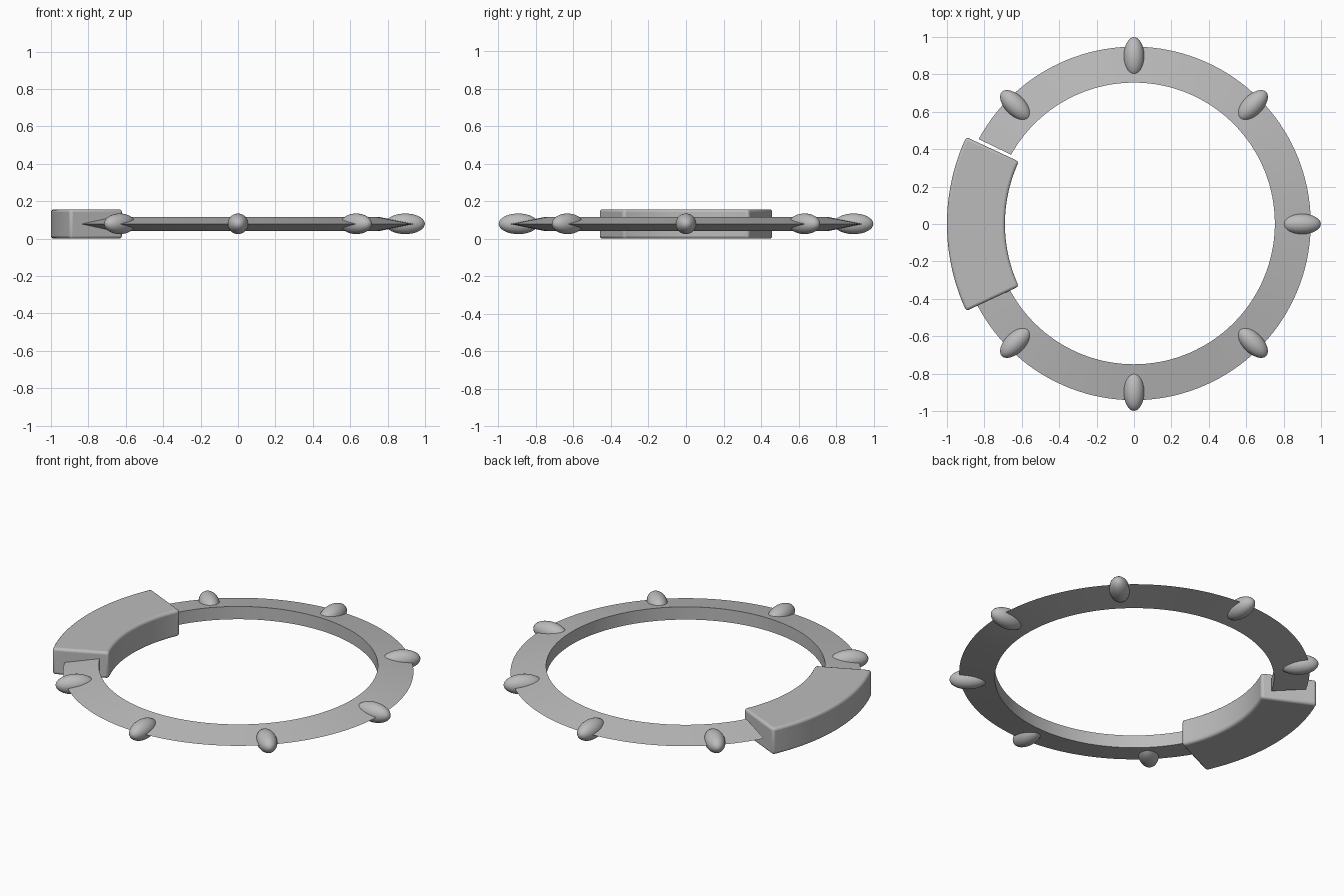
import bpy, bmesh, math

if "Cube" in bpy.data.objects:
    bpy.data.objects.remove(bpy.data.objects["Cube"])

ZC = 0.0785  # mid height of the whole model

grey = bpy.data.materials.new("mid grey")
grey.diffuse_color = (0.5, 0.5, 0.5, 1)
grey.use_nodes = True
grey.node_tree.nodes["Principled BSDF"].inputs["Base Color"].default_value = grey.diffuse_color


def finish(obj, angle):
    obj.data.materials.append(grey)
    bpy.ops.object.select_all(action='DESELECT')
    obj.select_set(True)
    bpy.context.view_layer.objects.active = obj
    bpy.ops.object.shade_smooth_by_angle(angle=math.radians(angle))


def arc_sweep(name, profile, n, cx=0.0, cy=0.0):
    """Sweep (radius, z, start, end) profile points about z and cap the ends."""
    bm = bmesh.new()
    rows = []
    for i in range(n + 1):
        row = []
        for r, z, a0, a1 in profile:
            a = math.radians(a0 + (a1 - a0) * i / n)
            row.append(bm.verts.new((cx + r * math.cos(a), cy + r * math.sin(a), z)))
        rows.append(row)
    k = len(profile)
    for p, q in zip(rows, rows[1:]):
        for j in range(k):
            bm.faces.new((p[j], p[(j + 1) % k], q[(j + 1) % k], q[j]))
    bm.faces.new(rows[0][::-1])
    bm.faces.new(rows[-1])
    bmesh.ops.recalc_face_normals(bm, faces=bm.faces)
    me = bpy.data.meshes.new(name)
    bm.to_mesh(me)
    bm.free()
    obj = bpy.data.objects.new(name, me)
    bpy.context.collection.objects.link(obj)
    return obj


# Wedge-section ring: tall inner wall, sharp outer rim, thin gap before the block
inner_end, outer_end = 180 - 29.2, 180 - 28.5
ring = arc_sweep("ring", [
    (0.753, ZC - 0.038, -160, inner_end),
    (0.945, ZC, -160, outer_end),
    (0.753, ZC + 0.038, -160, inner_end)], 120, cy=0.003)
finish(ring, 20)

# Curved clasp block with rounded edges
block = arc_sweep("clasp_block", [
    (0.79, 0.0, 155, 205), (1.10, 0.0, 155, 205),
    (1.10, 2 * ZC, 155, 205), (0.79, 2 * ZC, 155, 205)], 28, cx=0.1)
bev = block.modifiers.new("rounded_edges", 'BEVEL')
bev.width = 0.015
bev.segments = 3
bev.limit_method = 'ANGLE'
bev.angle_limit = math.radians(40)
finish(block, 35)

# Seven egg-shaped studs straddling the outer rim
for i in range(-3, 4):
    a = i * math.pi / 4
    bpy.ops.mesh.primitive_uv_sphere_add(
        segments=32, ring_count=20, radius=1,
        location=(0.894 * math.cos(a), 0.894 * math.sin(a), ZC + 0.001),
        rotation=(0, 0, a))
    stud = bpy.context.object
    stud.name = f"stud_{i + 4}"
    stud.scale = (0.105, 0.055, 0.055)
    finish(stud, 60)
